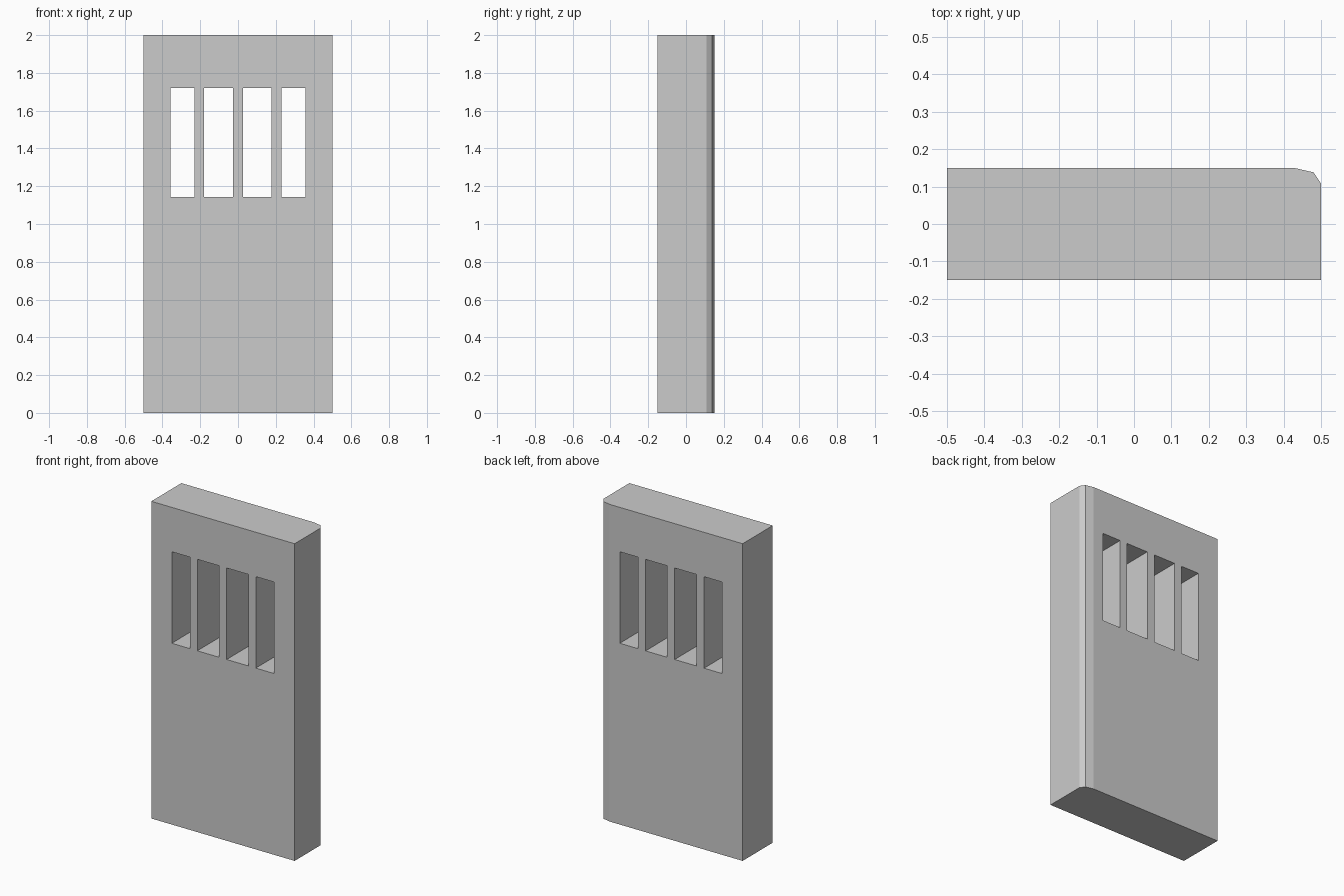
import bpy
import bmesh

if "Cube" in bpy.data.objects:
    bpy.data.objects.remove(bpy.data.objects["Cube"])

HALF_W, HALF_D, HEIGHT = 0.5, 0.15, 2.0
WIN_X, WIN_Z0, WIN_Z1 = 0.357, 1.143, 1.72


def prism(name, outline, z0, z1):
    """Extrude an xy outline (counter-clockwise) from z0 up to z1."""
    bm = bmesh.new()
    face = bm.faces.new([bm.verts.new((x, y, z0)) for x, y in outline])
    top = bmesh.ops.extrude_face_region(bm, geom=[face])["geom"]
    bmesh.ops.translate(bm, vec=(0, 0, z1 - z0),
                        verts=[v for v in top if isinstance(v, bmesh.types.BMVert)])
    bmesh.ops.recalc_face_normals(bm, faces=bm.faces)
    mesh = bpy.data.meshes.new(name)
    bm.to_mesh(mesh)
    bm.free()
    obj = bpy.data.objects.new(name, mesh)
    bpy.context.collection.objects.link(obj)
    return obj


def box(name, x, half_w, half_d, z0, z1):
    return prism(name, [(x - half_w, -half_d), (x + half_w, -half_d),
                        (x + half_w, half_d), (x - half_w, half_d)], z0, z1)


# Door slab with one faceted rounded corner at the back right
door = prism("door_slab", [(-HALF_W, -HALF_D), (HALF_W, -HALF_D), (HALF_W, 0.108),
                           (0.48, 0.138), (0.428, HALF_D), (-HALF_W, HALF_D)], 0, HEIGHT)

# Window opening
cutter = box("window_cutter", 0, WIN_X, HALF_D + 0.1, WIN_Z0, WIN_Z1)
cutter.hide_render = True
cutter.hide_viewport = True
cutter.display_type = 'WIRE'
cut = door.modifiers.new("window", 'BOOLEAN')
cut.operation = 'DIFFERENCE'
cut.solver = 'EXACT'
cut.object = cutter

# Full-depth window bars
for i, x in enumerate((-0.205, 0.0, 0.203)):
    box(f"window_bar_{i + 1}", x, 0.026, HALF_D, WIN_Z0, WIN_Z1)
